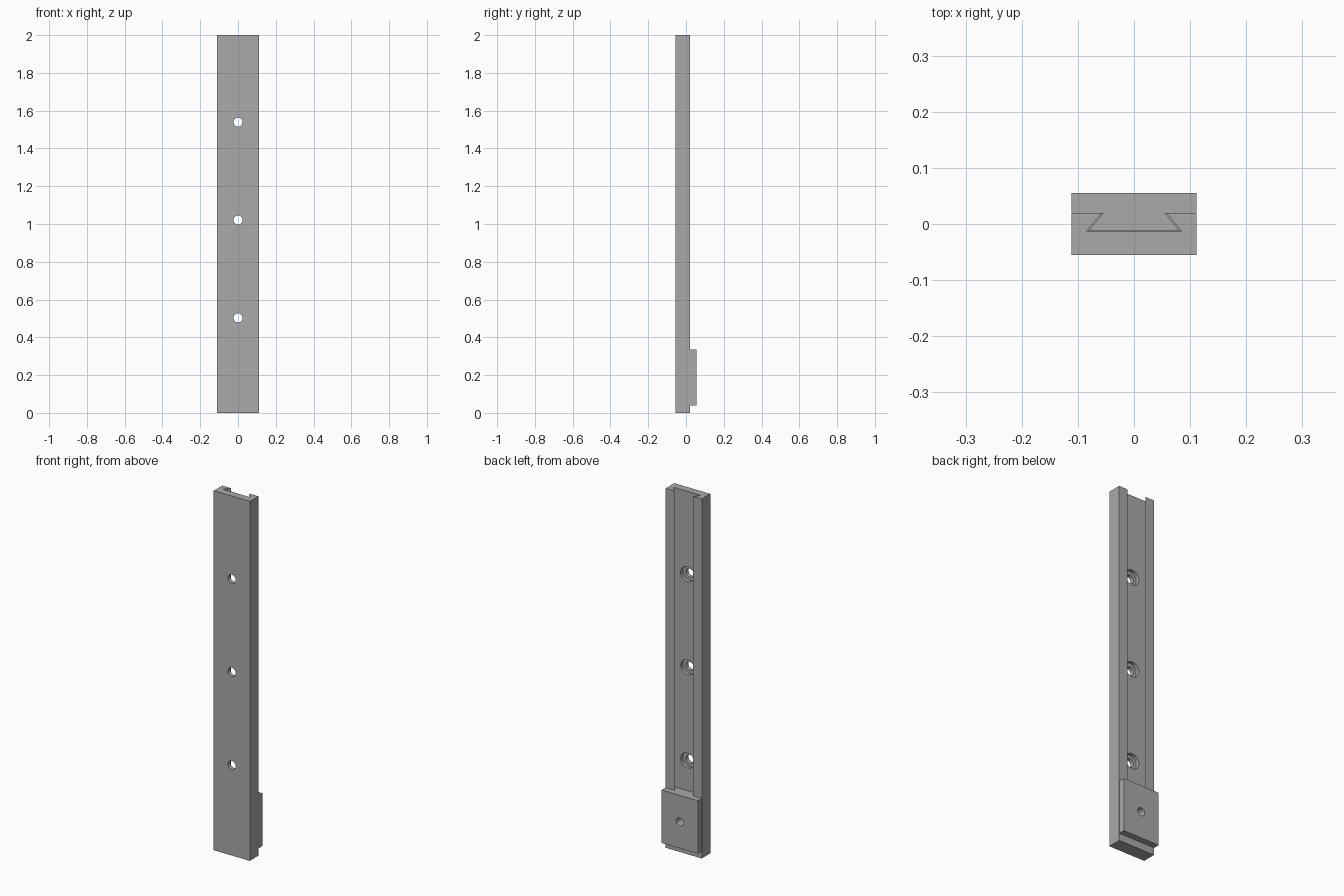
import bpy
import bmesh
from math import pi
from mathutils import Matrix

cube = bpy.data.objects.get("Cube")
if cube:
    bpy.data.objects.remove(cube, do_unlink=True)

grey = bpy.data.materials.new("steel_grey")
grey.use_nodes = True
colour = (0.4, 0.4, 0.4, 1)
grey.diffuse_color = colour
grey.node_tree.nodes["Principled BSDF"].inputs["Base Color"].default_value = colour

# Main dimensions
HALF = 0.111                       # half width of rail and slider
FRONT, FACE, BACK = -0.055, 0.02, 0.055
FLOOR, MOUTH, ROOT = -0.013, 0.057, 0.085   # dovetail groove
STOP, TOP = 0.04, 2.0              # groove starts above a solid end stop
SLIDER_TOP = 0.335
GAP = 0.003


def make_object(name, bm):
    bmesh.ops.recalc_face_normals(bm, faces=bm.faces)
    mesh = bpy.data.meshes.new(name)
    bm.to_mesh(mesh)
    bm.free()
    mesh.materials.append(grey)
    obj = bpy.data.objects.new(name, mesh)
    bpy.context.collection.objects.link(obj)
    return obj


def prism(name, right_side, z0, z1):
    """Extrude a profile, mirrored in x, along z."""
    outline = right_side + [(-x, y) for x, y in reversed(right_side)]
    bm = bmesh.new()
    face = bm.faces.new([bm.verts.new((x, y, z0)) for x, y in outline])
    ext = bmesh.ops.extrude_face_region(bm, geom=[face])
    top = [v for v in ext["geom"] if isinstance(v, bmesh.types.BMVert)]
    bmesh.ops.translate(bm, verts=top, vec=(0, 0, z1 - z0))
    return make_object(name, bm)


def drill(name, radius, y0, y1, z):
    """Cylinder along y, used as a cutter."""
    bm = bmesh.new()
    place = Matrix.Translation((0, (y0 + y1) / 2, z)) @ Matrix.Rotation(pi / 2, 4, "X")
    bmesh.ops.create_cone(bm, cap_ends=True, segments=32, radius1=radius,
                          radius2=radius, depth=y1 - y0, matrix=place)
    return make_object(name, bm)


def cut(target, cutter):
    cutter.hide_render = True
    mod = target.modifiers.new("cut", "BOOLEAN")
    mod.operation = "DIFFERENCE"
    mod.solver = "EXACT"
    mod.object = cutter
    bpy.context.view_layer.objects.active = target
    bpy.ops.object.modifier_apply(modifier=mod.name)
    bpy.data.objects.remove(cutter, do_unlink=True)


# Rail with dovetail groove open at the top
rail = prism("rail", [(HALF, FRONT), (HALF, FACE)], 0, TOP)
slope = (ROOT - MOUTH) / (FACE - FLOOR)
over = 0.01
cut(rail, prism("groove_cutter",
                [(ROOT, FLOOR), (MOUTH - slope * over, FACE + over)],
                STOP, TOP + 0.1))

# Counterbored mounting holes
for z in (0.503, 1.021, 1.539):
    cut(rail, drill("hole_cutter", 0.024, FRONT - 0.05, FLOOR + 0.02, z))
    cut(rail, drill("counterbore_cutter", 0.042, FLOOR - 0.02, FLOOR + 0.02, z))

# Slider block with dovetail tongue and a centre hole
slider = prism("slider",
               [(ROOT - GAP, FLOOR + 0.0005), (MOUTH - GAP, FACE + 0.0005),
                (HALF, FACE + 0.0005), (HALF, BACK)],
               STOP, SLIDER_TOP)
cut(slider, drill("slider_hole_cutter", 0.022, FLOOR - 0.02, BACK + 0.02,
                  (STOP + SLIDER_TOP) / 2))

# Smooth hole walls, crisp edges
for obj in (rail, slider):
    bpy.ops.object.select_all(action="DESELECT")
    obj.select_set(True)
    bpy.context.view_layer.objects.active = obj
    bpy.ops.object.shade_smooth_by_angle(angle=pi / 6)
